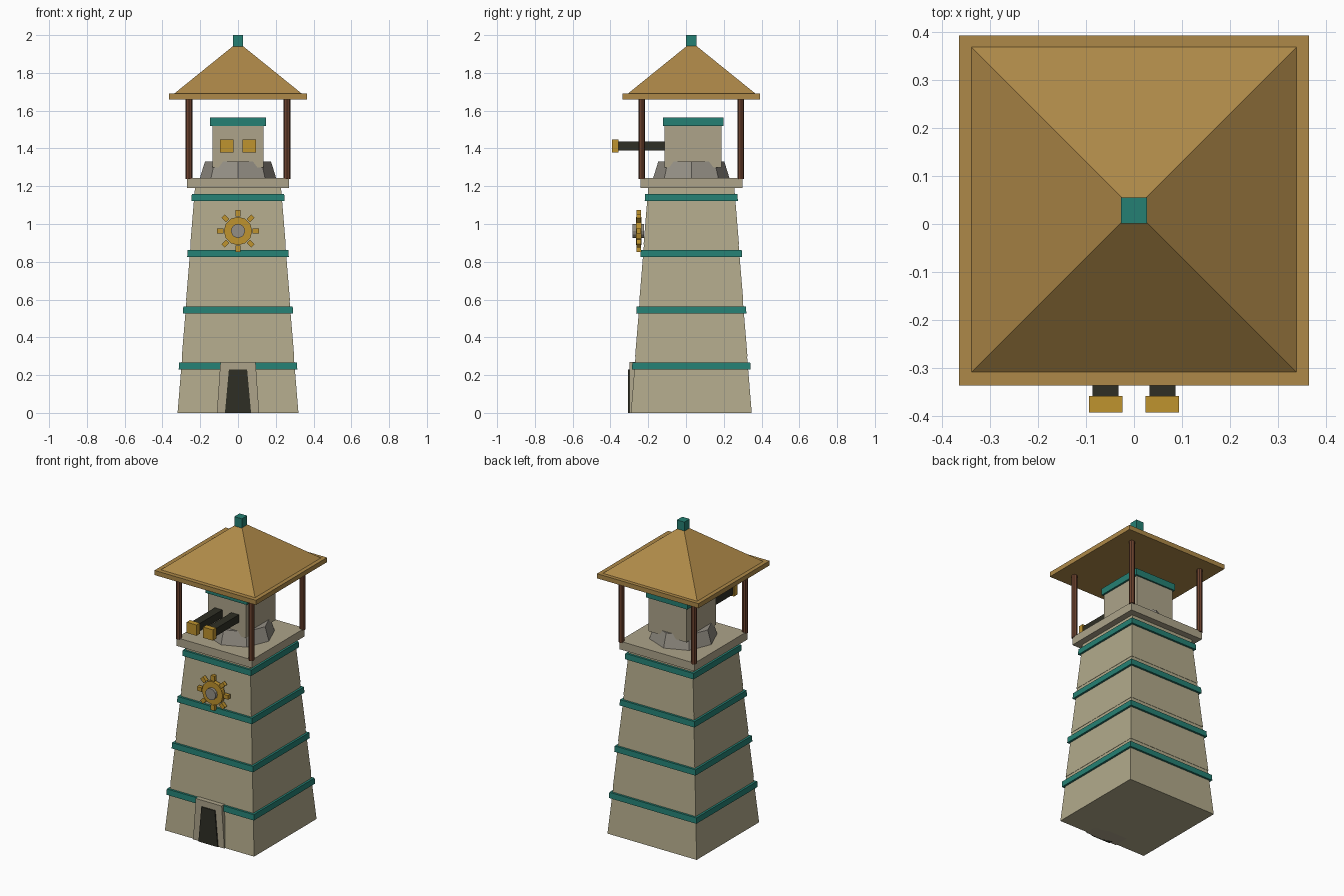
import bpy
import bmesh
import math
from mathutils import Matrix, Vector

if "Cube" in bpy.data.objects:
    bpy.data.objects.remove(bpy.data.objects["Cube"])

CY = 0.028  # depth of the tower axis


def material(name, *rgb):
    def linear(c):
        c /= 255
        return c / 12.92 if c < 0.04 else ((c + 0.055) / 1.055) ** 2.4
    m = bpy.data.materials.new(name)
    m.use_nodes = True
    color = (*[linear(c) for c in rgb], 1)
    m.diffuse_color = color
    bsdf = m.node_tree.nodes["Principled BSDF"]
    bsdf.inputs["Base Color"].default_value = color
    bsdf.inputs["Roughness"].default_value = 0.9
    return m


STONE = material("sandstone", 178, 170, 139)
TRIM = material("pale stone", 173, 164, 138)
GREY = material("grey stone", 148, 143, 133)
TEAL = material("teal paint", 37, 128, 115)
ROOF = material("ochre roof", 174, 137, 72)
GOLD = material("brass", 191, 147, 46)
DARK = material("dark metal", 47, 47, 37)
WOOD = material("brown wood", 108, 66, 46)


def finish(name, bm, mat):
    bmesh.ops.recalc_face_normals(bm, faces=bm.faces[:])
    mesh = bpy.data.meshes.new(name)
    bm.to_mesh(mesh)
    bm.free()
    mesh.materials.append(mat)
    obj = bpy.data.objects.new(name, mesh)
    bpy.context.collection.objects.link(obj)
    return obj


def box(name, mat, x, y, z, taper_x=1.0, taper_y=1.0, matrix=None):
    """Box from (min, max) ranges; the top may be narrowed."""
    bm = bmesh.new()
    bmesh.ops.create_cube(bm, size=1)
    for v in bm.verts:
        if v.co.z > 0:
            v.co.x *= taper_x
            v.co.y *= taper_y
        v.co = Vector([(a + b) / 2 + c * (b - a) for c, (a, b) in zip(v.co, (x, y, z))])
    if matrix:
        bm.transform(matrix)
    return finish(name, bm, mat)


def square(name, mat, half, z, top=None):
    t = 1 if top is None else top / half
    return box(name, mat, (-half, half), (CY - half, CY + half), z, t, t)


def prism(name, mat, sides, r1, r2, length, matrix):
    bm = bmesh.new()
    bmesh.ops.create_cone(bm, cap_ends=True, segments=sides, radius1=r1,
                          radius2=r2, depth=length, matrix=matrix)
    return finish(name, bm, mat)


# Tapered tower in four courses, each with a painted band
SECTION = 0.2975
for i in range(4):
    low = 0.32 - 0.0225 * i
    z = SECTION * i
    square(f"tower_section_{i + 1}", STONE, low, (z, z + SECTION), low - 0.0245)
    square(f"tower_band_{i + 1}", TEAL, low - 0.006, (z + 0.23, z + 0.267), low - 0.008)

# Doorway
box("door_frame", TRIM, (-0.112, 0.112), (-0.300, -0.2), (0, 0.27), 0.83)
box("door", DARK, (-0.069, 0.069), (-0.307, -0.25), (0, 0.23), 0.7)

# Gear emblem
gear = Matrix.Translation((0, 0, 0.963))
face_front = Matrix.Rotation(math.pi / 2, 4, "X")
prism("gear_disc", GOLD, 12, 0.075, 0.075, 0.027,
      Matrix.Translation((0, -0.25, 0.963)) @ face_front)
prism("gear_hub", GREY, 12, 0.037, 0.037, 0.06,
      Matrix.Translation((0, -0.252, 0.963)) @ face_front)
for i in range(8):
    box(f"gear_tooth_{i + 1}", GOLD, (-0.013, 0.013), (-0.261, -0.237), (0.078, 0.112),
        matrix=gear @ Matrix.Rotation(i * math.pi / 4, 4, "Y"))

# Lookout platform and roof posts
square("platform", TRIM, 0.27, (1.19, 1.243))
for sx, side in ((-1, "right"), (1, "left")):
    for sy, end in ((-1, "front"), (1, "back")):
        prism(f"post_{end}_{side}", WOOD, 8, 0.018, 0.018, 0.43,
              Matrix.Translation((sx * 0.26, CY + sy * 0.262, 1.452)))

# Turret on a grey octagonal foot
prism("turret_base", GREY, 8, 0.203, 0.175, 0.09, Matrix.Translation((0, CY, 1.285)))
box("turret_body", TRIM, (-0.136, 0.136), (-0.114, 0.188), (1.3, 1.53))
box("turret_cap", TEAL, (-0.148, 0.148), (-0.121, 0.198), (1.52, 1.563))

# Twin barrels
for s, side in ((-1, "right"), (1, "left")):
    c = s * 0.059
    box(f"barrel_{side}", DARK, (c - 0.027, c + 0.027), (-0.37, -0.1), (1.388, 1.438))
    box(f"muzzle_{side}", GOLD, (c - 0.035, c + 0.035), (-0.392, -0.357), (1.378, 1.448))

# Hipped roof with finial
square("roof_eave", ROOF, 0.364, (1.66, 1.69))
prism("roof_pyramid", ROOF, 4, 0.338 * math.sqrt(2), 0, 0.273,
      Matrix.Translation((0, CY + 0.002, 1.8265)) @ Matrix.Rotation(math.pi / 4, 4, "Z"))
square("finial", TEAL, 0.027, (1.938, 2.0))
